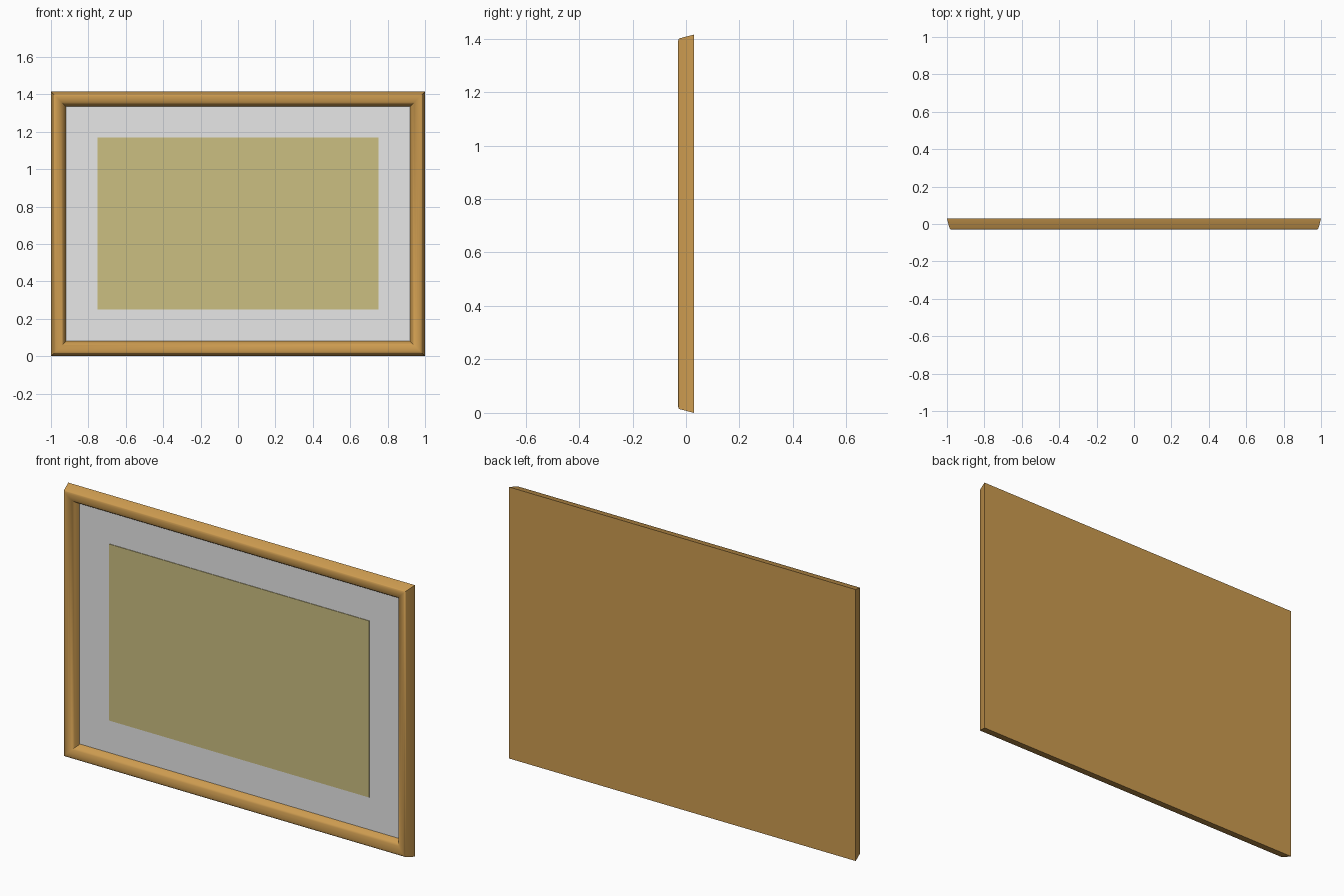
import bpy, bmesh

if "Cube" in bpy.data.objects:
    bpy.data.objects.remove(bpy.data.objects["Cube"])

W, H = 1.0, 1.415  # half width, full height


def material(name, rgb):
    m = bpy.data.materials.new(name)
    m.diffuse_color = (*rgb, 1)
    m.use_nodes = True
    m.node_tree.nodes["Principled BSDF"].inputs["Base Color"].default_value = m.diffuse_color
    return m


wood = material("golden wood", (0.61, 0.33, 0.08))
white = material("mat white", (0.80, 0.80, 0.80))
olive = material("picture olive", (0.60, 0.52, 0.22))


def finish(name, bm, mat):
    bmesh.ops.recalc_face_normals(bm, faces=bm.faces)
    me = bpy.data.meshes.new(name)
    bm.to_mesh(me)
    bm.free()
    me.materials.append(mat)
    ob = bpy.data.objects.new(name, me)
    bpy.context.collection.objects.link(ob)
    return ob


def plate(name, x, z0, z1, y0, y1, mat):
    bm = bmesh.new()
    bmesh.ops.create_cube(bm, size=1)
    for v in bm.verts:
        v.co = (v.co.x * 2 * x, y0 if v.co.y < 0 else y1, z0 if v.co.z < 0 else z1)
    return finish(name, bm, mat)


# Mitred frame moulding: (inset from outer edge, y), swept as rectangular rings
profile = [(0, .03), (.014, -.024), (.018, -.028), (.026, -.03), (.036, -.03),
           (.047, -.027), (.058, -.021), (.067, -.012), (.075, 0), (.08, .013)]
bm = bmesh.new()
rings = [[bm.verts.new((sx * (W - d), y, H - d if top else d))
          for sx, top in ((-1, 0), (1, 0), (1, 1), (-1, 1))] for d, y in profile]
for a, b in zip(rings, rings[1:]):
    for i in range(4):
        j = (i + 1) % 4
        bm.faces.new((a[i], a[j], b[j], b[i]))
# closed back and hidden front floor under the mat
bm.faces.new(rings[0])
bm.faces.new(rings[-1])
frame = finish("frame_moulding", bm, wood)
bpy.context.view_layer.objects.active = frame
frame.select_set(True)
bpy.ops.object.shade_smooth_by_angle(angle=0.8)

# Mat board and picture
plate("mat_board", W - .079, .081, H - .081, .011, .016, white)
plate("picture", .75, .25, 1.17, .008, .013, olive)
